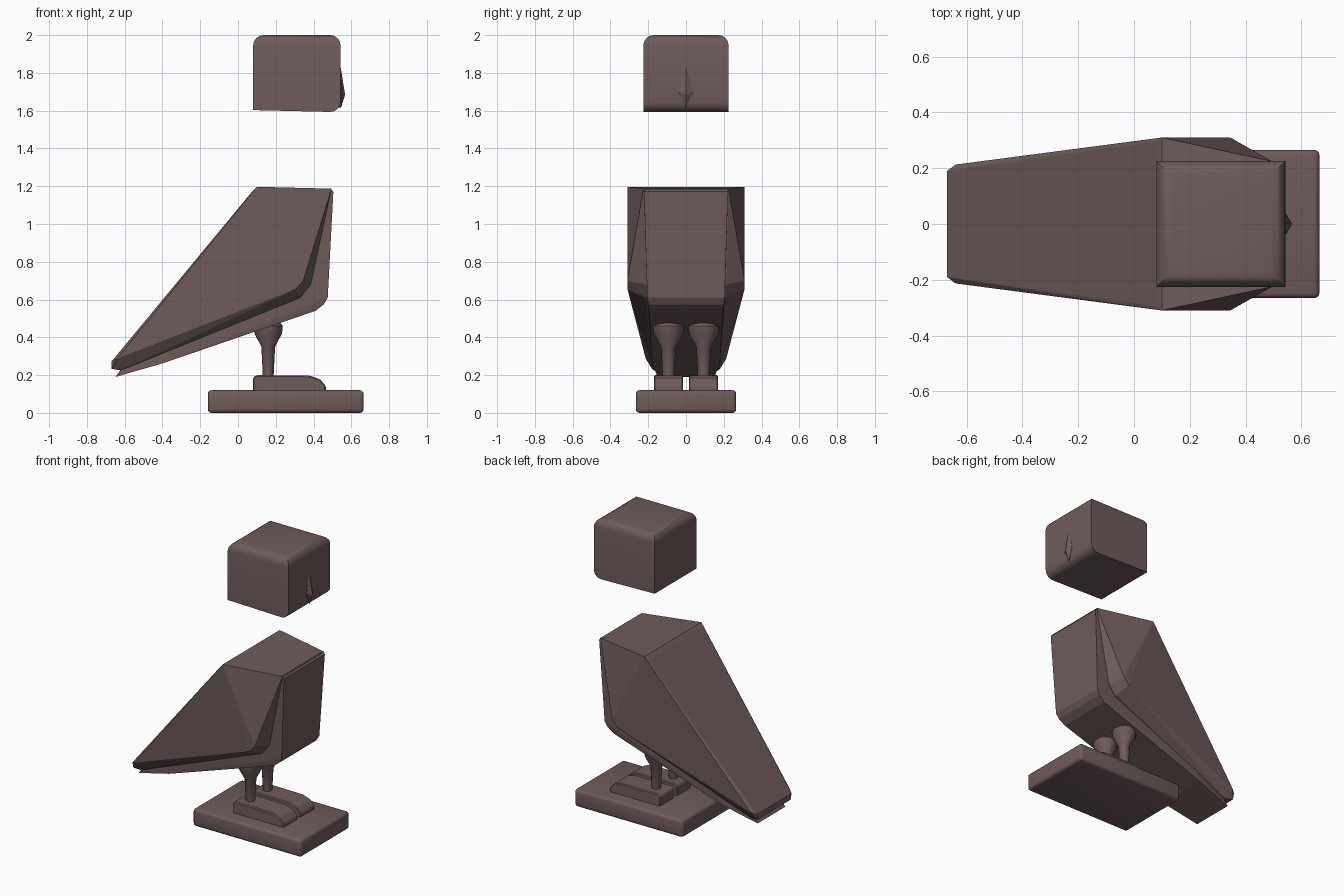
import bpy, bmesh, math

if "Cube" in bpy.data.objects:
    bpy.data.objects.remove(bpy.data.objects["Cube"])

mat = bpy.data.materials.new("dark_brown")
mat.diffuse_color = (0.16, 0.105, 0.105, 1)
mat.use_nodes = True
mat.node_tree.nodes["Principled BSDF"].inputs["Base Color"].default_value = mat.diffuse_color


def make_object(name, bm, smooth=None):
    bmesh.ops.recalc_face_normals(bm, faces=bm.faces[:])
    me = bpy.data.meshes.new(name)
    bm.to_mesh(me)
    bm.free()
    ob = bpy.data.objects.new(name, me)
    me.materials.append(mat)
    bpy.context.collection.objects.link(ob)
    if smooth:
        bpy.ops.object.select_all(action='DESELECT')
        ob.select_set(True)
        bpy.context.view_layer.objects.active = ob
        bpy.ops.object.shade_smooth_by_angle(angle=math.radians(smooth))
    return ob


def box(x, y, z):
    bm = bmesh.new()
    bmesh.ops.create_cube(bm, size=1)
    for v in bm.verts:
        v.co = [r[0] if c < 0 else r[1] for c, r in zip(v.co, (x, y, z))]
    return bm


def bevel(bm, edges, width, segments):
    bmesh.ops.bevel(bm, geom=edges, offset=width, segments=segments,
                    profile=0.5, affect='EDGES')


def mirrored_hull(name, points):
    """Convex faceted solid from points given for one half (y > 0)."""
    bm = bmesh.new()
    for x, y, z in points:
        for s in ((1, -1) if y else (1,)):
            bm.verts.new((x, s * y, z))
    r = bmesh.ops.convex_hull(bm, input=bm.verts[:])
    junk = {g for g in r["geom_interior"] + r["geom_unused"]
            if isinstance(g, bmesh.types.BMVert) and g.is_valid}
    bmesh.ops.delete(bm, geom=list(junk), context='VERTS')
    bmesh.ops.dissolve_limit(bm, angle_limit=math.radians(1),
                             verts=bm.verts[:], edges=bm.edges[:])
    return make_object(name, bm)


# Base slab
bm = box((-0.16, 0.665), (-0.266, 0.266), (0, 0.12))
bevel(bm, bm.edges[:], 0.02, 3)
make_object("base", bm, 40)

# Feet and legs, one per side
foot_profile = [(0.08, 0.11), (0.465, 0.11), (0.465, 0.142), (0.435, 0.178),
                (0.38, 0.197), (0.10, 0.2), (0.08, 0.188)]
leg_profile = [(0.18, 0.03), (0.35, 0.039), (0.42, 0.078),
               (0.46, 0.083), (0.475, 0.07), (0.5, 0.06)]
for side, s in (("left", 1), ("right", -1)):
    bm = bmesh.new()
    f = bm.faces.new([bm.verts.new((x, s * 0.015, z)) for x, z in foot_profile])
    ext = bmesh.ops.extrude_face_region(bm, geom=[f])["geom"]
    bmesh.ops.translate(bm, vec=(0, s * 0.155, 0),
                        verts=[g for g in ext if isinstance(g, bmesh.types.BMVert)])
    bmesh.ops.recalc_face_normals(bm, faces=bm.faces[:])
    bevel(bm, bm.edges[:], 0.006, 1)
    make_object(side + "_foot", bm)

    bm = bmesh.new()
    n = 12
    rings = [[bm.verts.new((0.16 + 0.93 * r * math.cos(2 * math.pi * i / n),
                            s * 0.093 + r * math.sin(2 * math.pi * i / n), z))
              for i in range(n)] for z, r in leg_profile]
    for a, b in zip(rings, rings[1:]):
        for i in range(n):
            j = (i + 1) % n
            bm.faces.new((a[i], a[j], b[j], b[i]))
    bm.faces.new(rings[0])
    bm.faces.new(rings[-1])
    make_object(side + "_leg", bm, 35)

# Breast and belly, running down to the lower tail
mirrored_hull("breast", [
    (0.505, 0.222, 1.172), (0.49, 0.222, 1.188), (0.475, 0.205, 0.61),
    (0.455, 0.2, 0.575), (0.41, 0.195, 0.54), (-0.40, 0.18, 0.262),
    (-0.65, 0.15, 0.19), (-0.62, 0.15, 0.225), (0.10, 0.225, 1.188)])

# Back and folded wings, a wider shell over the breast
mirrored_hull("wings", [
    (0.082, 0.295, 1.18), (0.10, 0.31, 1.197), (0.495, 0.225, 1.187),
    (0.305, 0.31, 0.655), (0.345, 0.31, 0.70),
    (0.33, 0.215, 0.61), (0.385, 0.215, 0.68),
    (-0.67, 0.19, 0.272), (-0.64, 0.213, 0.287),
    (-0.67, 0.18, 0.233), (-0.62, 0.17, 0.225)])

# Floating head: rounded top and front, crisp lower back
bm = box((0.08, 0.543), (-0.226, 0.226), (1.597, 2.0))
for v in bm.verts:
    if v.co.z < 1.7:
        v.co.z = 1.603 if v.co.x < 0.3 else 1.592
rounded = []
for e in bm.edges:
    mid = (e.verts[0].co + e.verts[1].co) / 2
    if mid.z > 1.95 or (mid.x > 0.5 and mid.z < 1.65):
        rounded.append(e)
bevel(bm, rounded, 0.055, 4)
make_object("head", bm, 40)

# Small faceted beak
mirrored_hull("beak", [
    (0.54, 0, 1.85), (0.546, 0.036, 1.695), (0.52, 0.036, 1.695),
    (0.567, 0, 1.685), (0.545, 0, 1.615), (0.50, 0, 1.63)])
